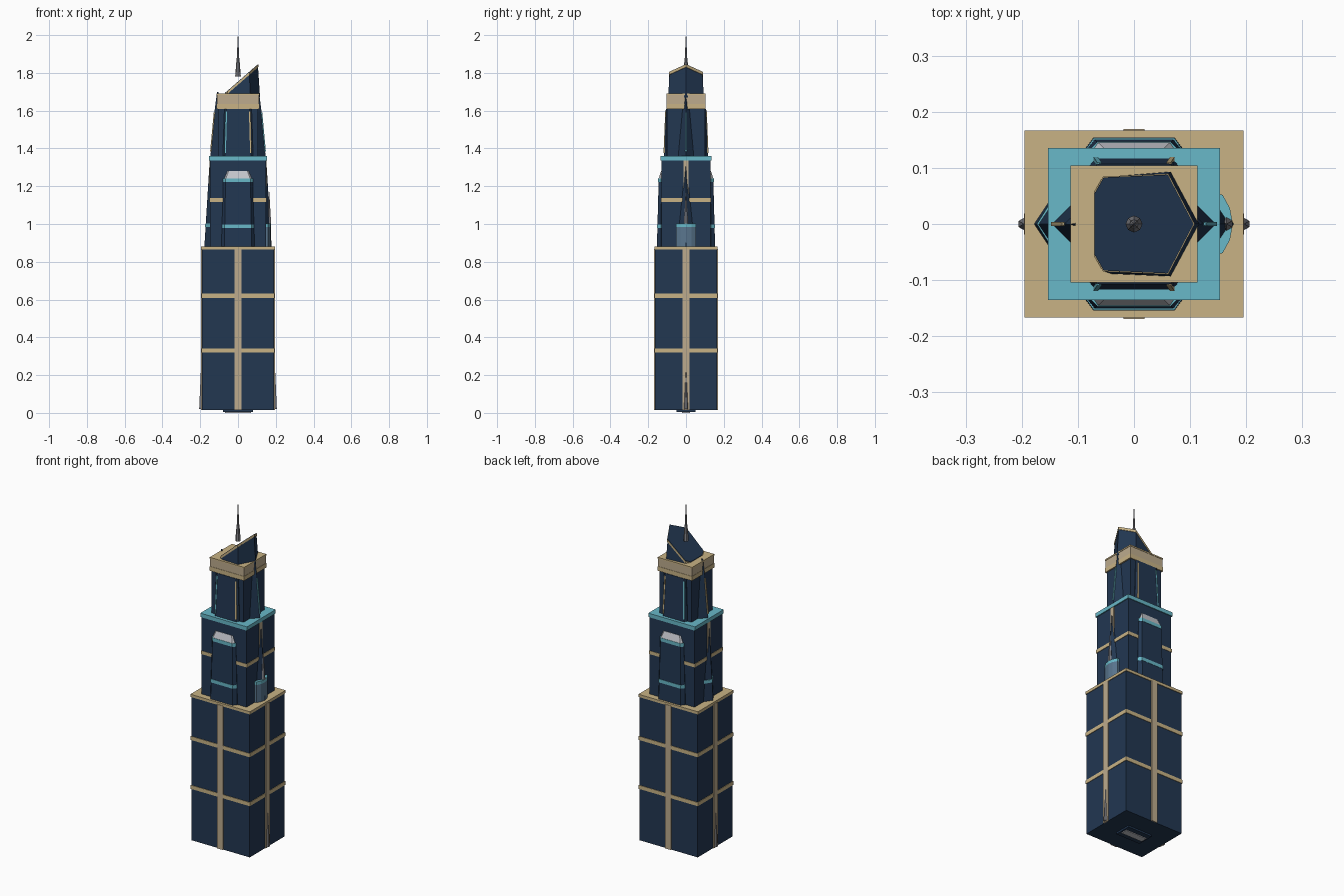
import bpy, bmesh

cube = bpy.data.objects.get("Cube")
if cube:
    bpy.data.objects.remove(cube, do_unlink=True)


def material(name, rgb):
    m = bpy.data.materials.new(name)
    m.use_nodes = True
    m.diffuse_color = (*rgb, 1)
    m.node_tree.nodes["Principled BSDF"].inputs["Base Color"].default_value = (*rgb, 1)
    return m


NAVY = material("navy glass", (0.016, 0.038, 0.083))
TAN = material("tan stone", (0.58, 0.45, 0.235))
BEIGE = material("beige stone", (0.51, 0.41, 0.27))
CYAN = material("cyan trim", (0.14, 0.48, 0.58))
PALE = material("pale grey roof", (0.55, 0.56, 0.6))
BLUE = material("blue grey glass", (0.1, 0.18, 0.27))
STEEL = material("steel", (0.22, 0.22, 0.24))


def loft(name, low, high, mat):
    """Solid between two matching rings of 3D points."""
    bm = bmesh.new()
    a = [bm.verts.new(p) for p in low]
    b = [bm.verts.new(p) for p in high]
    n = len(a)
    bm.faces.new(a[::-1])
    bm.faces.new(b)
    for i in range(n):
        j = (i + 1) % n
        bm.faces.new((a[i], a[j], b[j], b[i]))
    bmesh.ops.remove_doubles(bm, verts=bm.verts, dist=1e-5)
    bmesh.ops.recalc_face_normals(bm, faces=bm.faces)
    mesh = bpy.data.meshes.new(name)
    bm.to_mesh(mesh)
    bm.free()
    mesh.materials.append(mat)
    ob = bpy.data.objects.new(name, mesh)
    bpy.context.collection.objects.link(ob)
    return ob


def ring(profile, z):
    return [(x, y, z) for x, y in profile]


def rect(hx, hy, cx=0, cy=0):
    return [(cx - hx, cy - hy), (cx + hx, cy - hy), (cx + hx, cy + hy), (cx - hx, cy + hy)]


def slab(name, hx, hy, z0, z1, mat, cx=0, cy=0):
    p = rect(hx, hy, cx, cy)
    return loft(name, ring(p, z0), ring(p, z1), mat)


def cone(name, x, y, z0, z1, r0, r1, sides, mat):
    bpy.ops.mesh.primitive_cone_add(vertices=sides, radius1=r0, radius2=r1,
                                    depth=z1 - z0, location=(x, y, (z0 + z1) / 2))
    ob = bpy.context.object
    ob.name = name
    ob.data.materials.append(mat)
    return ob


# Base plates
slab("base_plate", 0.08, 0.05, 0.004, 0.016, NAVY)
slab("base_light", 0.07, 0.02, 0, 0.005, PALE)

# Lower tier with horizontal bands and a cap
slab("lower_tier", 0.191, 0.163, 0.014, 0.87, NAVY)
for z in (0.33, 0.62):
    slab("lower_band", 0.194, 0.166, z - 0.011, z + 0.011, TAN)
slab("lower_cap", 0.195, 0.167, 0.864, 0.88, TAN)

# Middle tier
slab("middle_tier", 0.147, 0.13, 0.88, 1.34, NAVY)
slab("middle_band", 0.15, 0.132, 1.117, 1.137, TAN)
slab("middle_cap", 0.153, 0.135, 1.337, 1.36, CYAN)

# Upper tier and crown block
slab("upper_tier", 0.105, 0.098, 1.36, 1.62, NAVY)
slab("crown_ledge", 0.113, 0.104, 1.61, 1.636, TAN)
slab("crown_wall", 0.111, 0.102, 1.636, 1.684, BEIGE)
slab("crown_top", 0.113, 0.104, 1.682, 1.69, TAN)


def bay_profile(s, inner, outer, wide, narrow):
    return [(-wide, s * inner), (-wide, s * (inner + 0.008)), (-narrow, s * outer),
            (narrow, s * outer), (wide, s * (inner + 0.008)), (wide, s * inner)]


# Front and back bays and strips
for s, side in ((-1, "front"), (1, "back")):
    slab(side + "_lower_strip", 0.019, 0.003, 0.014, 0.868, BEIGE, cy=s * 0.166)
    loft(side + "_bay", ring(bay_profile(s, 0.125, 0.154, 0.088, 0.072), 0.88),
         ring(bay_profile(s, 0.122, 0.145, 0.078, 0.066), 1.225), NAVY)
    for z, out, wide in ((0.978, 0.153, 0.086), (1.222, 0.147, 0.079)):
        p = bay_profile(s, 0.125, out, wide, wide - 0.014)
        loft(side + "_bay_trim", ring(p, z), ring(p, z + 0.02), CYAN)
    loft(side + "_bay_roof", ring(bay_profile(s, 0.125, 0.145, 0.072, 0.064), 1.242),
         ring(bay_profile(s, 0.122, 0.132, 0.056, 0.05), 1.28), PALE)
    loft(side + "_upper_bay", ring(bay_profile(s, 0.095, 0.117, 0.08, 0.068), 1.36),
         ring(bay_profile(s, 0.095, 0.107, 0.072, 0.062), 1.61), NAVY)
    for x, mat in ((-1, CYAN), (1, TAN)):
        loft(side + "_upper_strip",
             ring(rect(0.004, 0.004, x * 0.068, s * 0.115), 1.375),
             ring(rect(0.004, 0.004, x * 0.062, s * 0.106), 1.595), mat)


def fin(name, s, z0, x0, w0, z1, x1, w1, inner, mat=NAVY):
    """Triangular buttress that leans in towards the tower."""
    def section(x, w):
        return [(s * inner, -w), (s * x, 0), (s * inner, w)]
    return loft(name, ring(section(x0, w0), z0), ring(section(x1, w1), z1), mat)


# Buttresses, strips and spikes on both ends
for s, side, edge in ((1, "left", CYAN), (-1, "right", TAN)):
    slab(side + "_lower_strip", 0.003, 0.019, 0.014, 0.868, BEIGE, cx=s * 0.193)
    slab(side + "_middle_strip", 0.002, 0.013, 0.88, 1.338, BEIGE, cx=s * 0.149)
    fin(side + "_middle_fin", s, 0.88, 0.178, 0.048, 1.32, 0.151, 0.003, 0.146)
    fin(side + "_fin_trim", s, 0.985, 0.174, 0.044, 1.003, 0.173, 0.043, 0.146, CYAN)
    fin(side + "_upper_fin", s, 1.36, 0.146, 0.042, 1.60, 0.124, 0.02, 0.104)
    fin(side + "_fin_tip", s, 1.60, 0.124, 0.02, 1.70, 0.111, 0.001, 0.104)
    loft(side + "_fin_edge", ring(rect(0.003, 0.004, s * 0.1445, 0), 1.385),
         ring(rect(0.003, 0.003, s * 0.1255, 0), 1.59), edge)
    cone(side + "_base_spike", s * 0.196, 0, 0.02, 0.22, 0.011, 0.001, 6, STEEL)

# Glazed half-round pavilion on the left end
half_round = [(0.145, -0.054), (0.158, -0.052), (0.171, -0.028), (0.176, 0),
              (0.171, 0.028), (0.158, 0.052), (0.145, 0.054)]
loft("pavilion", ring(half_round, 0.88), ring(half_round, 0.985), BLUE)
loft("pavilion_trim", ring(half_round, 0.985), ring(half_round, 1.003), CYAN)
cone("pavilion_spike", 0.165, 0, 1.0, 1.17, 0.012, 0.001, 6, STEEL)

# Penthouse with a slanted roof and tan rim
roof_plan = [(0.106, 0), (0.06, 0.088), (-0.054, 0.083), (-0.07, 0.055),
             (-0.07, -0.055), (-0.054, -0.083), (0.06, -0.088)]


def slope(plan, drop):
    return [(x, y, 1.752 + 0.87 * x - drop) for x, y in plan]


foot = [(x * 1.1, y * 1.07) for x, y in roof_plan]
rim = [(x * 1.02, y * 1.02) for x, y in roof_plan]
loft("penthouse", ring(foot, 1.67), slope(roof_plan, 0.012), NAVY)
loft("penthouse_rim", slope(rim, 0.015), slope(rim, 0.001), TAN)
loft("penthouse_roof", slope(roof_plan, 0.002), slope(roof_plan, -0.002), NAVY)

# Mast
cone("mast_base", 0, 0, 1.78, 1.87, 0.015, 0.008, 8, STEEL)
cone("mast_tip", 0, 0, 1.87, 2.0, 0.007, 0.001, 8, STEEL)
